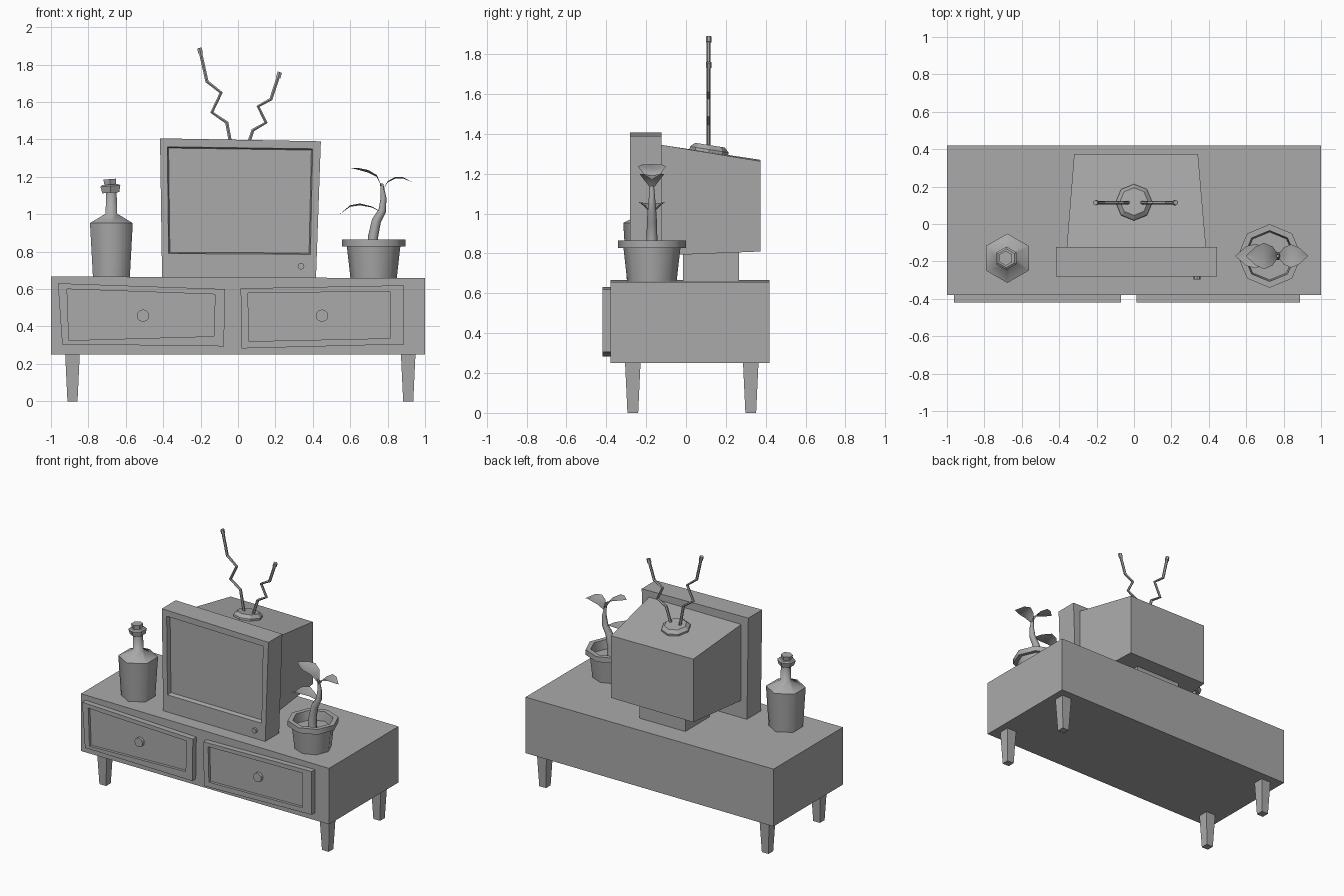
import bpy, bmesh, math
from mathutils import Vector, Matrix

if "Cube" in bpy.data.objects:
    bpy.data.objects.remove(bpy.data.objects["Cube"])

grey = bpy.data.materials.new("warm_grey")
grey.diffuse_color = (0.4, 0.4, 0.4, 1)
grey.use_nodes = True
grey.node_tree.nodes["Principled BSDF"].inputs["Base Color"].default_value = grey.diffuse_color


def make(name, verts, faces, smooth=None, closed=True):
    """Mesh object from generated points, with outward normals."""
    me = bpy.data.meshes.new(name)
    bm = bmesh.new()
    vs = [bm.verts.new(v) for v in verts]
    for f in faces:
        bm.faces.new([vs[i] for i in f])
    if closed:
        bmesh.ops.recalc_face_normals(bm, faces=bm.faces)
    bm.to_mesh(me)
    bm.free()
    me.materials.append(grey)
    ob = bpy.data.objects.new(name, me)
    bpy.context.collection.objects.link(ob)
    if smooth:
        bpy.ops.object.select_all(action='DESELECT')
        ob.select_set(True)
        bpy.context.view_layer.objects.active = ob
        bpy.ops.object.shade_smooth_by_angle(angle=math.radians(smooth))
    return ob


def loft(name, rings, smooth=None):
    """Skin a list of equal-length rings and cap both ends."""
    n = len(rings[0])
    faces = [list(range(n)), [(len(rings) - 1) * n + i for i in range(n)]]
    for r in range(len(rings) - 1):
        for i in range(n):
            j = (i + 1) % n
            faces.append((r * n + i, r * n + j, r * n + n + j, r * n + n + i))
    return make(name, [v for ring in rings for v in ring], faces, smooth)


def rect(x0, x1, y0, y1, z):
    return [(x0, y0, z), (x1, y0, z), (x1, y1, z), (x0, y1, z)]


def lathe(name, profile, n, at, rot=Matrix(), turn=0.0, smooth=None):
    """Revolve (radius, height) pairs with n sides."""
    rings = []
    for r, z in profile:
        rings.append([Vector(at) + rot @ Vector((
            r * math.cos(turn + math.tau * i / n),
            r * math.sin(turn + math.tau * i / n), z)) for i in range(n)])
    return loft(name, rings, smooth)


def tube(name, path, radii, y, n=6, smooth=None):
    """Tube along (x, z) points lying in a plane of constant y."""
    pts = [Vector((x, y, z)) for x, z in path]
    rings = []
    for k, p in enumerate(pts):
        d = (pts[min(k + 1, len(pts) - 1)] - pts[max(k - 1, 0)]).normalized()
        side = Vector((0, 1, 0))
        up = d.cross(side)
        rings.append([p + radii[k] * (math.cos(math.tau * i / n) * side
                                      + math.sin(math.tau * i / n) * up)
                      for i in range(n)])
    return loft(name, rings, smooth)


def framed(name, outer, inner, front, back, depth, bevel=0.0):
    """Slab with a recessed panel in its front; corners are (x, z)."""
    cx = sum(p[0] for p in inner) / 4
    cz = sum(p[1] for p in inner) / 4
    floor = [(x - math.copysign(bevel, x - cx), z - math.copysign(bevel, z - cz))
             for x, z in inner]
    rings = [[(x, y, z) for x, z in q] for q, y in (
        (outer, back), (outer, front), (inner, front), (floor, front + depth))]
    return loft(name, rings)


# Cabinet, slightly crooked on top
body = loft("cabinet", [rect(-1, 1, -0.38, 0.42, 0.25), rect(-1, 1, -0.38, 0.42, 0.663)])
for v in body.data.vertices:
    if v.co.z > 0.5:
        v.co.z -= 0.005 * v.co.x

# Tapered legs
for lx, sx in ((-0.885, "left"), (0.91, "right")):
    for ly, sy in ((-0.267, "front"), (0.325, "back")):
        loft(f"leg_{sy}_{sx}", [rect(lx - w, lx + w, ly - w, ly + w, z)
                                for w, z in ((0.027, 0), (0.039, 0.255))])

# Crooked drawers with recessed panels and knobs
face_out = Matrix.Rotation(math.radians(90), 4, 'X')
framed("drawer_left", [(-.963, .631), (-.07, .60), (-.075, .294), (-.94, .305)],
       [(-.914, .60), (-.123, .572), (-.128, .348), (-.904, .326)], -0.42, -0.375, 0.02)
framed("drawer_right", [(.014, .604), (.888, .62), (.888, .305), (.02, .283)],
       [(.053, .578), (.813, .588), (.813, .337), (.059, .321)], -0.42, -0.375, 0.02)
for kx, s in ((-0.508, "left"), (0.449, "right")):
    lathe("knob_" + s, [(0.033, 0), (0.033, 0.022)], 12, (kx, -0.398, 0.458), face_out)

# Television: front frame with sunken screen, sloping rear housing, foot
framed("tv_front", [(-.417, 1.406), (.443, 1.39), (.417, .66), (-.406, .665)],
       [(-.378, 1.361), (.399, 1.35), (.387, .786), (-.371, .79)],
       -0.282, -0.122, 0.03, 0.007)
lathe("tv_button", [(0.018, 0), (0.018, 0.018)], 8, (0.337, -0.28, 0.722), face_out)
loft("tv_rear", [
    [(-.36, -.125, .79), (.385, -.125, .79), (.385, -.125, 1.345), (-.36, -.125, 1.345)],
    [(-.32, .373, .81), (.342, .373, .81), (.342, .373, 1.263), (-.32, .373, 1.27)]])
loft("tv_foot", [rect(-.18, .19, -.015, .265, .655), rect(-.18, .19, -.015, .265, .83)])

# Aerial: tilted octagonal base and two zigzag rods with tips
AY = 0.114
lathe("aerial_base", [(0.098, -0.01), (0.098, 0.018), (0.075, 0.04)], 8, (0, AY, 1.304),
      Matrix.Rotation(math.radians(-9), 4, 'X'))
rods = {
    "left": [(-.03, 1.33), (-.06, 1.49), (-.14, 1.545), (-.09, 1.65), (-.166, 1.71), (-.203, 1.875)],
    "right": [(.04, 1.33), (.08, 1.45), (.15, 1.49), (.107, 1.577), (.176, 1.615), (.219, 1.745)]}
for s, path in rods.items():
    tube("aerial_rod_" + s, path, [0.01] * len(path), AY)
    end = Vector(path[-1])
    d = (end - Vector(path[-2])).normalized()
    tube("aerial_tip_" + s, [end - d * 0.015, end + d * 0.015], [0.014, 0.014], AY)

# Six-sided bottle with a tilted stopper
BX, BY = -0.677, -0.183
lathe("bottle", [(.114, .665), (.132, .953), (.036, 1.003), (.032, 1.125)], 6,
      (BX, BY, 0), turn=math.pi / 6, smooth=62)
tilt = Matrix.Rotation(math.radians(-4), 4, 'Y')
lathe("bottle_collar", [(.052, 0), (.062, .036), (.05, .044)], 6, (BX - .003, BY, 1.115),
      tilt, math.pi / 6)
lathe("bottle_stopper", [(.034, 0), (.04, .036)], 6, (BX - .006, BY, 1.152), tilt, math.pi / 6)

# Octagonal plant pot with thick rim, soil level inside
PX, PY = 0.725, -0.171
lathe("plant_pot", [(.124, .66), (.143, .828), (.17, .828), (.17, .866), (.136, .866), (.128, .80)],
      8, (PX, PY, 0), smooth=46)

# Curved stem and three folded leaves
tube("plant_stem", [(.72, .79), (.722, .88), (.74, .965), (.772, 1.02), (.778, 1.09), (.768, 1.165)],
     [.032, .027, .025, .021, .015, .008], PY, 8, smooth=60)


def leaf(name, spine, widths, lift):
    verts, faces = [], []
    for (x, z), w in zip(spine, widths):
        for s in (-1, 0, 1):
            verts.append((x, PY + s * w, z + lift * abs(s) * w))
    direction = spine[-1][0] - spine[0][0]
    for k in range(len(spine) - 1):
        for c in (0, 1):
            a = k * 3 + c
            quad = (a, a + 3, a + 4, a + 1)
            faces.append(quad if direction > 0 else quad[::-1])
    return make(name, verts, faces, smooth=60, closed=False)


leaf("leaf_top_left", [(.772, 1.14), (.742, 1.20), (.695, 1.223), (.65, 1.236), (.60, 1.248)],
     [.006, .05, .07, .05, .002], 0.2)
leaf("leaf_top_right", [(.772, 1.125), (.80, 1.17), (.84, 1.19), (.882, 1.192), (.93, 1.172)],
     [.006, .045, .062, .045, .002], 0.15)
leaf("leaf_low_left", [(.77, 1.01), (.717, 1.036), (.652, 1.048), (.60, 1.04), (.543, 1.0)],
     [.006, .035, .066, .052, .002], 0.15)
